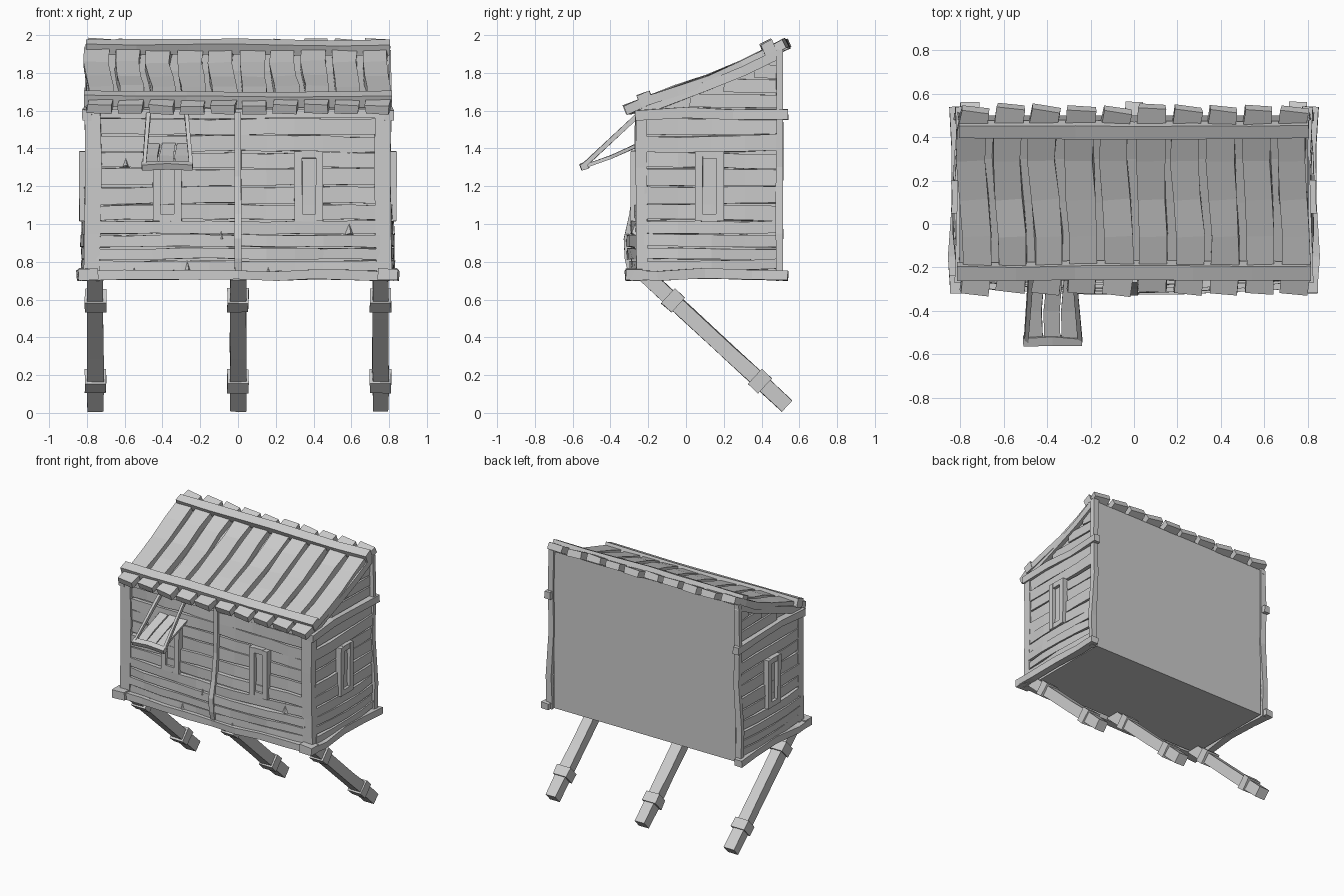
import bpy, bmesh, math, random
from mathutils import Vector
random.seed(7)
R = random.uniform


def finish(name, bm):
    bmesh.ops.recalc_face_normals(bm, faces=bm.faces[:])
    me = bpy.data.meshes.new(name)
    bm.to_mesh(me)
    bm.free()
    ob = bpy.data.objects.new(name, me)
    bpy.context.collection.objects.link(ob)
    return ob


def beam(name, pts, w, d, side, jit=0.003):
    """Rough-hewn timber: rectangle w (along side) by d swept along pts."""
    pts = [Vector(p) for p in pts]
    bm = bmesh.new()
    rings = []
    for i, p in enumerate(pts):
        t = (pts[min(i + 1, len(pts) - 1)] - pts[max(i - 1, 0)]).normalized()
        s = Vector(side)
        s = (s - t * s.dot(t)).normalized()
        n = t.cross(s)
        rings.append([bm.verts.new(p + s * (a * w / 2 + R(-jit, jit)) + n * (b * d / 2 + R(-jit, jit)))
                      for a, b in ((-1, -1), (1, -1), (1, 1), (-1, 1))])
    for a, b in zip(rings, rings[1:]):
        for k in range(4):
            bm.faces.new((a[k], a[(k + 1) % 4], b[(k + 1) % 4], b[k]))
    bm.faces.new(rings[0])
    bm.faces.new(rings[-1])
    return finish(name, bm)


def prism(name, prof, x0, x1):
    """Extrude a (y, z) outline along x."""
    bm = bmesh.new()
    a = [bm.verts.new((x0, y, z)) for y, z in prof]
    b = [bm.verts.new((x1, y, z)) for y, z in prof]
    bm.faces.new(a)
    bm.faces.new(b)
    for i in range(len(a)):
        j = (i + 1) % len(a)
        bm.faces.new((a[i], a[j], b[j], b[i]))
    return finish(name, bm)


def lerp(a, b, n):
    return [a + (b - a) * i / n for i in range(n + 1)]


def belly(z):
    """Outward bulge of the walls, strongest near the floor."""
    return math.exp(-((z - 0.88) / 0.2) ** 2)


def front_y(x, z):
    return -0.235 - 0.06 * belly(z) * max(0, 1 - (x / 0.8) ** 2)


def side_x(y, z):
    return 0.785 + 0.03 * belly(z) * max(0, 1 - ((y - 0.1) / 0.42) ** 2)


# closed core with flat back and floor
prism("house_core", [(-0.225, 0.71), (0.5, 0.71), (0.5, 1.91), (0.42, 1.87), (0.3, 1.81),
                     (0.1, 1.73), (-0.225, 1.61)], -0.77, 0.77)

# wall boards, horizontal and crooked
rows = [0.75, 0.81, 0.875, 0.945, 1.02, 1.105, 1.2, 1.295, 1.38, 1.47, 1.56]
for lo, hi in zip(rows, rows[1:]):
    z, h = (lo + hi) / 2, hi - lo - 0.008
    for s in (-1, 1):
        tilt, lift = R(-0.012, 0.012), R(-0.006, 0.006)
        beam("front_board", [(s * x, front_y(x, z) - lift, z + tilt * (x - 0.37) + R(-0.003, 0.003))
                             for x in lerp(0.0, 0.75, 5)], h, 0.035, (0, 0, 1))
        tilt, lift = R(-0.02, 0.02), R(-0.006, 0.006)
        beam("side_board", [(s * (side_x(y, z) + lift), y, z + tilt * (y - 0.13) + R(-0.003, 0.003))
                            for y in lerp(-0.22, 0.49, 4)], h, 0.035, (0, 0, 1))

for s in (-1, 1):
    # gable boards and the sill, plate and posts of each side
    for z, y0 in ((1.655, 0.02), (1.735, 0.2), (1.81, 0.36)):
        beam("gable_board", [(s * 0.772, y0, z), (s * 0.772, 0.49, z - 0.005)], 0.07, 0.025, (0, 0, 1))
    beam("side_sill", [(s * x, y, z) for x, y, z in ((0.815, -0.31, 0.735), (0.825, -0.15, 0.725),
         (0.81, 0.1, 0.74), (0.81, 0.35, 0.73), (0.82, 0.54, 0.725))], 0.05, 0.06, (0, 0, 1))
    beam("side_plate", [(s * x, y, z) for x, y, z in ((0.80, -0.27, 1.575), (0.79, 0.0, 1.59),
         (0.785, 0.25, 1.58), (0.80, 0.54, 1.58))], 0.055, 0.05, (0, 0, 1))
    beam("front_corner_post", [(s * x, -0.235, z) for x, z in ((0.775, 0.7), (0.77, 0.95),
         (0.765, 1.3), (0.77, 1.6))], 0.085, 0.06, (1, 0, 0))
    beam("back_corner_post", [(s * x, 0.495, z) for x, z in ((0.80, 0.7), (0.805, 0.95),
         (0.785, 1.3), (0.79, 1.6), (0.785, 1.92))], 0.045, 0.035, (1, 0, 0))
    beam("gable_rafter", [(s * 0.785, -0.24, 1.60), (s * 0.785, 0.1, 1.725),
                          (s * 0.785, 0.3, 1.805), (s * 0.785, 0.5, 1.905)], 0.035, 0.05, (1, 0, 0))
    # footing block under the corner post
    beam("corner_foot", [(s * 0.74, -0.275, 0.735), (s * 0.845, -0.275, 0.73)], 0.06, 0.085, (0, 0, 1))
beam("center_post", [(0, front_y(0, z) - 0.018, z) for z in (0.72, 0.82, 0.92, 1.05, 1.25, 1.59)],
     0.035, 0.035, (1, 0, 0))
beam("front_sill", [(x, -0.26 - 0.035 * (1 - (x / 0.8) ** 2), 0.728 + R(-0.006, 0.006))
                    for x in lerp(-0.8, 0.8, 8)], 0.05, 0.06, (0, 0, 1))
beam("front_plate", [(x, -0.235, 1.585) for x in lerp(-0.79, 0.79, 5)], 0.05, 0.05, (0, 0, 1))

# roof boards over a sagging profile, pinned by two cross beams
roof = [(-0.315, 1.605), (-0.2, 1.65), (-0.05, 1.705), (0.12, 1.76), (0.3, 1.835), (0.43, 1.905), (0.53, 1.955)]
for i in range(10):
    x0, lift, e = -0.735 + i * 0.1635, R(-0.006, 0.006), R(-0.008, 0.012)
    amp = R(0.006, 0.02)
    pts = [(x0 + amp * math.sin(k * 1.1), y + (e if k in (0, 6) else 0), z + lift)
           for k, (y, z) in enumerate(roof)]
    beam("roof_board", pts, 0.128, 0.05, (1, 0, 0), 0.005)
beam("eave_beam", [(x, -0.215 + R(-0.004, 0.004), 1.662 + R(-0.005, 0.005))
                   for x in lerp(-0.815, 0.815, 6)], 0.07, 0.065, (0, 0.93, 0.37))
beam("ridge_beam", [(x, 0.435 + R(-0.004, 0.004), 1.933 + R(-0.005, 0.005))
                    for x in lerp(-0.805, 0.805, 6)], 0.065, 0.06, (0, 0.9, 0.44))


# slit windows: four frame timbers around a recessed panel
def window(c, across, out):
    c, a, o = Vector(c), Vector(across), Vector(out)
    up = Vector((0, 0, 1))
    for k in (-1, 1):
        m = c + a * k * 0.056
        beam("window_jamb", [m - up * 0.185, m + up * 0.185], 0.04, 0.06, a, 0.002)
        m = c + up * k * 0.167
        beam("window_rail", [m - a * 0.04, m + a * 0.04], 0.04, 0.056, up, 0.002)
    m = c - o * 0.012
    beam("window_panel", [m - up * 0.16, m + up * 0.16], 0.08, 0.03, a, 0)


for s in (-1, 1):
    window((s * 0.375, -0.262, 1.2), (1, 0, 0), (0, -1, 0))
    window((s * 0.81, 0.125, 1.2), (0, 1, 0), (s, 0, 0))

# small awning over the left window
for x in (-0.455, -0.375, -0.295):
    beam("awning_slat", [(x + 0.008, -0.24, 1.425), (x - 0.004, -0.4, 1.355), (x, -0.55, 1.3)],
         0.07, 0.018, (1, 0, 0))
beam("awning_bar", [(-0.51, -0.54, 1.305), (-0.375, -0.535, 1.31), (-0.24, -0.54, 1.305)],
     0.04, 0.035, (0, 0.93, 0.37))
for x0, x1 in ((-0.475, -0.495), (-0.275, -0.25)):
    beam("awning_stay", [(x0, -0.25, 1.58), (x1, -0.54, 1.31)], 0.022, 0.022, (1, 0, 0))

# slanted support legs with binding collars
top, foot = Vector((0, -0.22, 0.735)), Vector((0, 0.535, 0.035))
for x in (-0.755, 0, 0.755):
    o = Vector((x, 0, 0))
    beam("support_leg", [o + top.lerp(foot, t) for t in (0, 0.3, 0.6, 0.8, 1)], 0.085, 0.08, (1, 0, 0))
    for t in (0.2, 0.81):
        beam("leg_collar", [o + top.lerp(foot, t + k * 0.036) for k in (-1, 1)], 0.112, 0.105, (1, 0, 0))

# splinters standing off the boards
for x, z, r in ((-0.6, 1.34, 0.04), (0.585, 0.98, 0.04), (-0.09, 0.94, 0.025), (-0.27, 0.78, 0.03),
                (0.16, 0.74, 0.03), (-0.55, 0.74, 0.03)):
    y = front_y(x, z) - 0.016 - (0.02 if z < 0.76 else 0)
    bm = bmesh.new()
    tri = [bm.verts.new(p) for p in ((x - r * 0.7, y + 0.01, z - r), (x + r * 0.7, y + 0.01, z - r),
                                     (x, y + 0.01, z + r), (x + r * 0.3, y - 0.015, z - r * 0.7))]
    for f in ((0, 1, 2), (0, 1, 3), (1, 2, 3), (2, 0, 3)):
        bm.faces.new([tri[k] for k in f])
    finish("splinter", bm)
